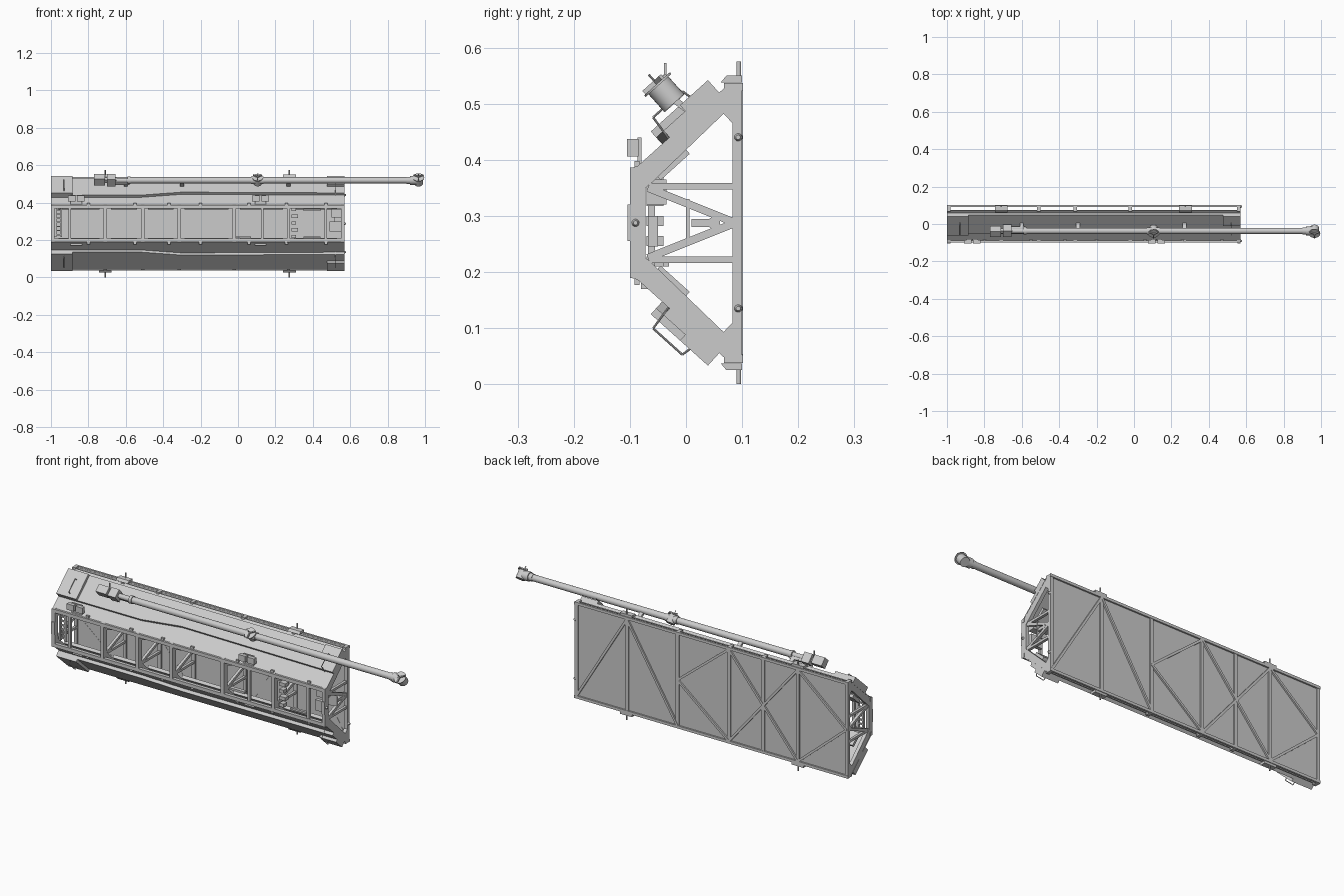
import bpy, bmesh, math
from mathutils import Vector, Matrix

if "Cube" in bpy.data.objects:
    bpy.data.objects.remove(bpy.data.objects["Cube"])

ZC = 0.2875                                   # mirror height of the truss
FRAMES = [-0.99, -0.71, -0.51, -0.315, -0.02, 0.27, 0.56]


class Part:
    def __init__(self, name):
        self.name, self.bm = name, bmesh.new()

    def bar(self, p, q, w, d, up=(1, 0, 0)):
        """Box beam from p to q; w measured along up, d across it."""
        p, q = Vector(p), Vector(q)
        z = (q - p).normalized()
        x = Vector(up)
        x = (x - z * x.dot(z)).normalized()
        y = z.cross(x)
        m = Matrix((x, y, z)).transposed().to_4x4()
        m.translation = (p + q) / 2
        bmesh.ops.create_cube(self.bm, size=1, matrix=m @ Matrix.Diagonal((w, d, (q - p).length, 1)))

    def box(self, x0, x1, y0, y1, z0, z1):
        m = Matrix.Translation(((x0 + x1) / 2, (y0 + y1) / 2, (z0 + z1) / 2))
        bmesh.ops.create_cube(self.bm, size=1, matrix=m @ Matrix.Diagonal((x1 - x0, y1 - y0, z1 - z0, 1)))

    def cyl(self, p, q, r, r2=None, n=24):
        p, q = Vector(p), Vector(q)
        m = (q - p).to_track_quat('Z', 'Y').to_matrix().to_4x4()
        m.translation = (p + q) / 2
        bmesh.ops.create_cone(self.bm, cap_ends=True, segments=n, radius1=r,
                              radius2=r if r2 is None else r2, depth=(q - p).length, matrix=m)

    def prism(self, pts, offset):
        f = self.bm.faces.new([self.bm.verts.new(p) for p in pts])
        r = bmesh.ops.extrude_face_region(self.bm, geom=[f], use_keep_orig=True)
        vs = [g for g in r['geom'] if isinstance(g, bmesh.types.BMVert)]
        bmesh.ops.translate(self.bm, verts=vs, vec=offset)

    def done(self, mirror=False, smooth=False):
        bm = self.bm
        if mirror:
            r = bmesh.ops.duplicate(bm, geom=bm.verts[:] + bm.edges[:] + bm.faces[:])
            for v in r['geom']:
                if isinstance(v, bmesh.types.BMVert):
                    v.co.z = 2 * ZC - v.co.z
        bmesh.ops.recalc_face_normals(bm, faces=bm.faces[:])
        me = bpy.data.meshes.new(self.name)
        bm.to_mesh(me)
        bm.free()
        ob = bpy.data.objects.new(self.name, me)
        bpy.context.collection.objects.link(ob)
        if smooth:
            bpy.context.view_layer.objects.active = ob
            ob.select_set(True)
            bpy.ops.object.shade_smooth_by_angle(angle=math.radians(35))
            ob.select_set(False)


ALONG, OUT = Vector((0, 0.743, 0.669)), Vector((0, -0.669, 0.743))


def slope(x, u, n=0.0):
    """Point on the upper sloping side: u up the slope, n outward."""
    return Vector((x, -0.04, 0.425)) + ALONG * u + OUT * n


# bulkhead frames with inner bracing
half = [(-.1, ZC), (-.1, .385), (-.085, .389), (.068, .524), (.068, .537), (.1, .537), (.1, ZC),
        (.083, ZC), (.083, .465), (.067, .482), (-.06, .36), (-.072, .35), (-.072, ZC)]
p = Part('bulkhead_frames')
for x in FRAMES:
    p.prism([(x - .009, y, z) for y, z in half], (.018, 0, 0))
    p.bar((x, -.065, .353), (x, .085, .353), .014, .012)
    p.bar((x, -.068, .35), (x, .088, ZC), .014, .014)
p.done(mirror=True)

# front chords, posts and studs
p = Part('front_chords')
p.box(-1, .57, -.1, -.082, .368, .386)
for x in (-.8, -.55, -.37, -.2, .06, .26, .47):
    p.box(x - .008, x + .008, -.092, -.083, .384, .398)
p.done(mirror=True)
p = Part('front_posts')
for x in (-.9, .13, .47):
    p.box(x - .007, x + .007, -.098, -.084, .2, .375)
p.done()

# back skin with braces
p = Part('back_panel')
p.box(-.995, .565, .091, .094, .045, .53)
p.done()
p = Part('back_rails')
p.box(-1, .57, .092, .102, .523, .537)
p.done(mirror=True)
p = Part('back_braces')
T, B = .525, .05
for x0, z0, x1, z1 in [(.56, B, .27, T), (.27, T, -.02, B), (-.02, ZC, -.315, T), (-.02, ZC, -.315, B),
                       (-.315, T, -.71, B), (-.315, B, -.71, T), (-.71, T, -.99, ZC), (-.71, B, -.99, ZC)]:
    p.bar((x0, .096, z0), (x1, .096, z1), .012, .012, up=(0, 1, 0))
p.done()

# sloping side skins, mirrored top and bottom
p = Part('sloping_skins')
p.prism([slope(-1, -.066), slope(.57, -.066), slope(.57, .155), slope(-1, .155)], OUT * .004)
p.done(mirror=True)
p = Part('sloping_covers')
cover = [(-.885, 0), (-.52, 0), (-.3, .024), (.57, .018), (.57, .137), (-.885, .137)]
p.prism([slope(x, u) for x, u in cover], OUT * .02)
p.done(mirror=True)
p = Part('cover_end_boxes')
for x0, x1, u0 in ((-1, -.885, 0), (.475, .57, .07)):
    p.prism([slope(x0, u0), slope(x1, u0), slope(x1, .137), slope(x0, .137)], OUT * .034)
p.done(mirror=True)

# equipment trays under the slopes
p = Part('inner_trays')
for a, b in zip(FRAMES[:-1], FRAMES[1:]):
    p.prism([slope(a + .03, -.045, -.026), slope(b - .03, -.045, -.026),
             slope(b - .03, .025, -.026), slope(a + .03, .025, -.026)], -OUT * .016)
p.done(mirror=True)

# bent handrails on the slopes
p = Part('handrails')
for x in (-.93, .52):
    path = [(x, .015, .0), (x, .02, .05), (x, .09, .05), (x, .1, .0)]
    for a, b in zip(path[:-1], path[1:]):
        p.cyl(slope(*a), slope(*b), .002, n=8)
p.done(mirror=True)

# trunnion pads, pins and end knobs
p = Part('trunnions')
for x in (-.71, .275):
    p.prism([(x - .034, .062, .538), (x - .034, .1, .538), (x - .034, .1, .55), (x - .034, .072, .55)], (.068, 0, 0))
    p.cyl((x, .094, .545), (x, .094, .575), .004, n=16)
p.done(mirror=True)
p = Part('end_knobs')
for y, z in ((.093, .44), (.093, .135), (-.09, ZC)):
    p.cyl((.565, y, z), (.578, y, z), .008, .004, n=16)
p.done(smooth=True)

# equipment inside the open bays
p = Part('bay_equipment')
p.box(.5, .555, -.07, -.035, .32, .365)
p.box(.49, .555, -.068, -.05, .245, .3)
p.box(.35, .44, -.068, -.055, .355, .365)
p.box(.35, .44, -.068, -.055, .21, .22)
p.box(-.02, .07, -.05, -.03, .21, .22)
for i in range(5):
    z = .21 + i * .036
    p.box(.285, .31 + .01 * (i % 2), -.07, -.04, z, z + .018)
for x in (-.975, -.945):
    p.box(x - .005, x + .005, -.068, -.055, .215, .37)
for i in range(7):
    p.box(-.975, -.945, -.066, -.057, .225 + i * .022, .232 + i * .022)
p.box(.515, .568, 0, .006, .255, .33)
p.box(.515, .568, .01, .05, .28, .294)
p.cyl((.5, .05, ZC), (.568, .05, ZC), .011, n=16)
p.box(.553, .57, -.104, -.098, .255, .32)
p.box(-1, -.98, -.104, -.098, .255, .32)
p.done()

# twin camera boxes above the front chord
p = Part('front_light_boxes')
for x in (-.865, .12):
    for s in (-.025, .025):
        p.box(x + s - .02, x + s + .02, -.105, -.085, .406, .437)
    p.box(x - .03, x + .03, -.086, -.079, .38, .44)
p.done()
p = Part('lower_front_brackets')
for x in (-.865, .12):
    p.box(x - .03, x + .03, -.08, -.062, .17, .188)
p.done()

# long boom with collars and end fittings
BY, BZ = -.037, .519
p = Part('boom_tube')
p.cyl((-.58, BY, BZ), (.93, BY, BZ), .0165, n=32)
for x0, x1, r in ((-.65, -.58, .013), (-.59, -.575, .02), (.07, .135, .0195), (.9, .925, .019), (.92, .955, .024)):
    p.cyl((x0, BY, BZ), (x1, BY, BZ), r, n=32)
p.done(smooth=True)
p = Part('boom_end_blocks')
C = Vector((0, BY, BZ))
for x0, x1, w, off in ((-.77, -.71, .044, .004), (-.70, -.655, .05, 0), (-.66, -.58, .022, -.012)):
    p.bar(C + OUT * off + Vector((x0, 0, 0)), C + OUT * off + Vector((x1, 0, 0)), w, w * .9, up=OUT)
p.bar(C + Vector((-.72, 0, 0)), C + Vector((-.65, 0, 0)), .02, .02, up=OUT)
p.done()

# grapple fixtures: drum, plate, crossed arms and pin
p = Part('grapple_fixtures')
for x, r in ((.105, .026), (.965, .028)):
    c = C + Vector((x, 0, 0))
    p.cyl(c - OUT * .024, c + OUT * .018, r * .85, n=28)
    p.cyl(c + OUT * .018, c + OUT * .022, r * 1.1, n=28)
    for a in (30, 150, 270):
        d = ALONG * math.sin(math.radians(a)) + Vector((math.cos(math.radians(a)), 0, 0))
        p.bar(c + OUT * .026, c + OUT * .026 + d * r, .008, .006, up=OUT)
    p.cyl(c + OUT * .02, c + OUT * .044, .002, n=8)
p.bar(C + Vector((-.71, 0, .02)), C + Vector((-.71, 0, .053)), .004, .004)
p.done(smooth=True)

# supports holding the boom to the cover
p = Part('boom_supports')
for x in (-.6, -.3, .27):
    q = slope(x, .075, .018)
    p.bar(q, C + Vector((x, 0, 0)), .02, .012)
p.done()
